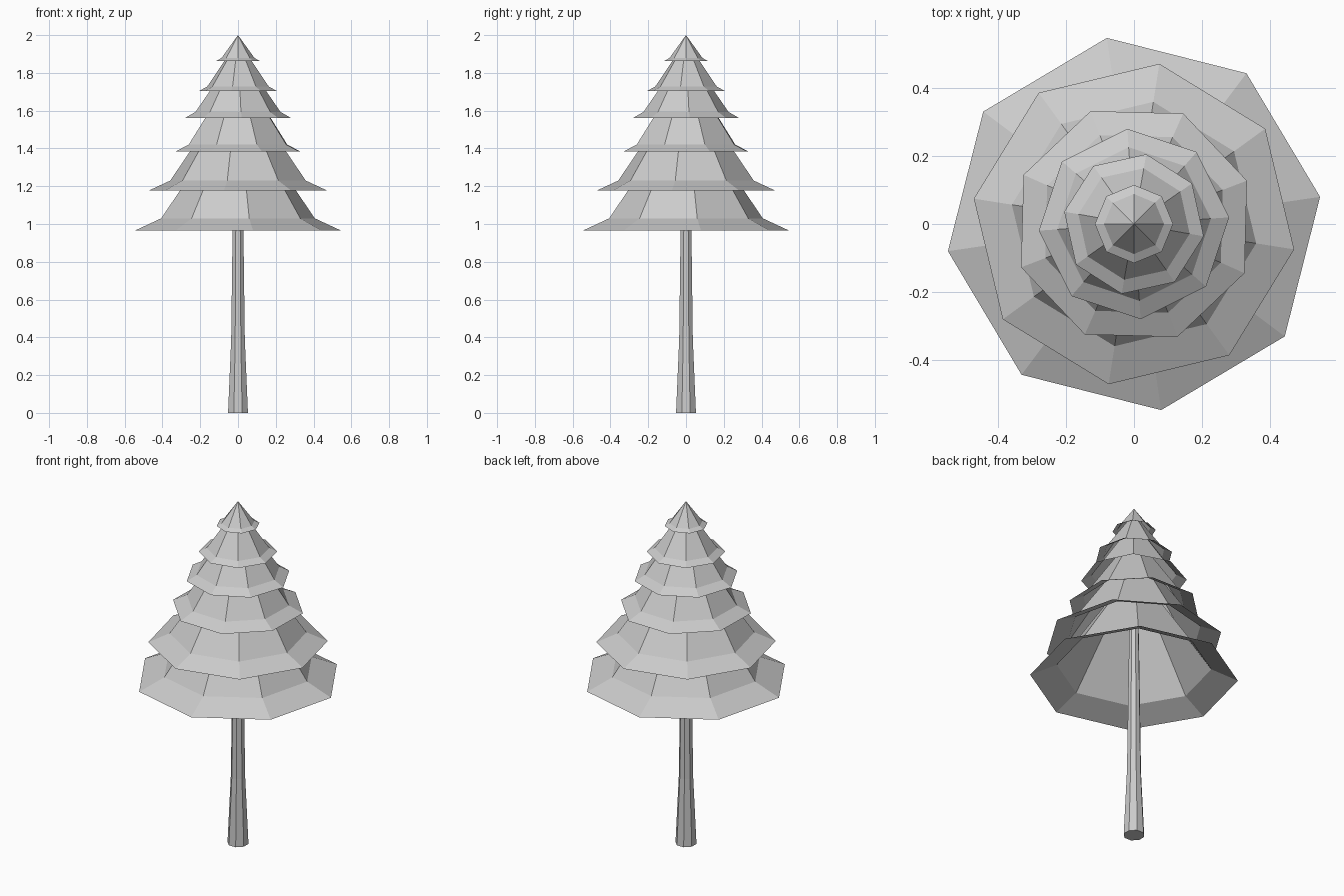
import bpy, bmesh
from math import cos, sin, radians

if "Cube" in bpy.data.objects:
    bpy.data.objects.remove(bpy.data.objects["Cube"])

SIDES = 8


def lathe(name, profile, turn, cap_base=False):
    """Flat-faced eight-sided shell through (radius, z) points; radius 0 makes a tip."""
    bm = bmesh.new()
    rings = []
    for r, z in profile:
        if r == 0:
            rings.append([bm.verts.new((0, 0, z))] * SIDES)
        else:
            angles = [radians(turn + 360 * i / SIDES) for i in range(SIDES)]
            rings.append([bm.verts.new((r * cos(a), r * sin(a), z)) for a in angles])
    for low, high in zip(rings, rings[1:]):
        for i in range(SIDES):
            j = (i + 1) % SIDES
            corners = [low[i], low[j], high[j], high[i]]
            bm.faces.new(list(dict.fromkeys(corners)))
    if cap_base:
        bm.faces.new(rings[0][::-1])
    mesh = bpy.data.meshes.new(name)
    bm.to_mesh(mesh)
    bm.free()
    obj = bpy.data.objects.new(name, mesh)
    bpy.context.collection.objects.link(obj)
    return obj


# Trunk, flared at the foot and running up inside the branches
lathe("trunk", [(0.057, 0), (0.039, 0.39), (0.031, 0.97), (0.022, 1.5), (0, 1.5)], 22.5, True)

# Hollow branch tiers: rim radius, rim z, bend radius, bend z, tip z, turn
tiers = [
    (0.552, 0.965, 0.411, 1.030, 1.63, 8.3),
    (0.476, 1.178, 0.363, 1.230, 1.76, -9),
    (0.355, 1.383, 0.279, 1.421, 1.84, 21),
    (0.280, 1.562, 0.226, 1.593, 1.92, 4),
    (0.208, 1.705, 0.166, 1.727, 1.97, -10),
    (0.115, 1.864, 0.088, 1.878, 2.00, 0),
]
for n, (rim, rim_z, bend, bend_z, tip_z, turn) in enumerate(tiers, 1):
    lathe(f"branch_tier_{n}", [(rim, rim_z), (bend, bend_z), (0, tip_z)], turn)
